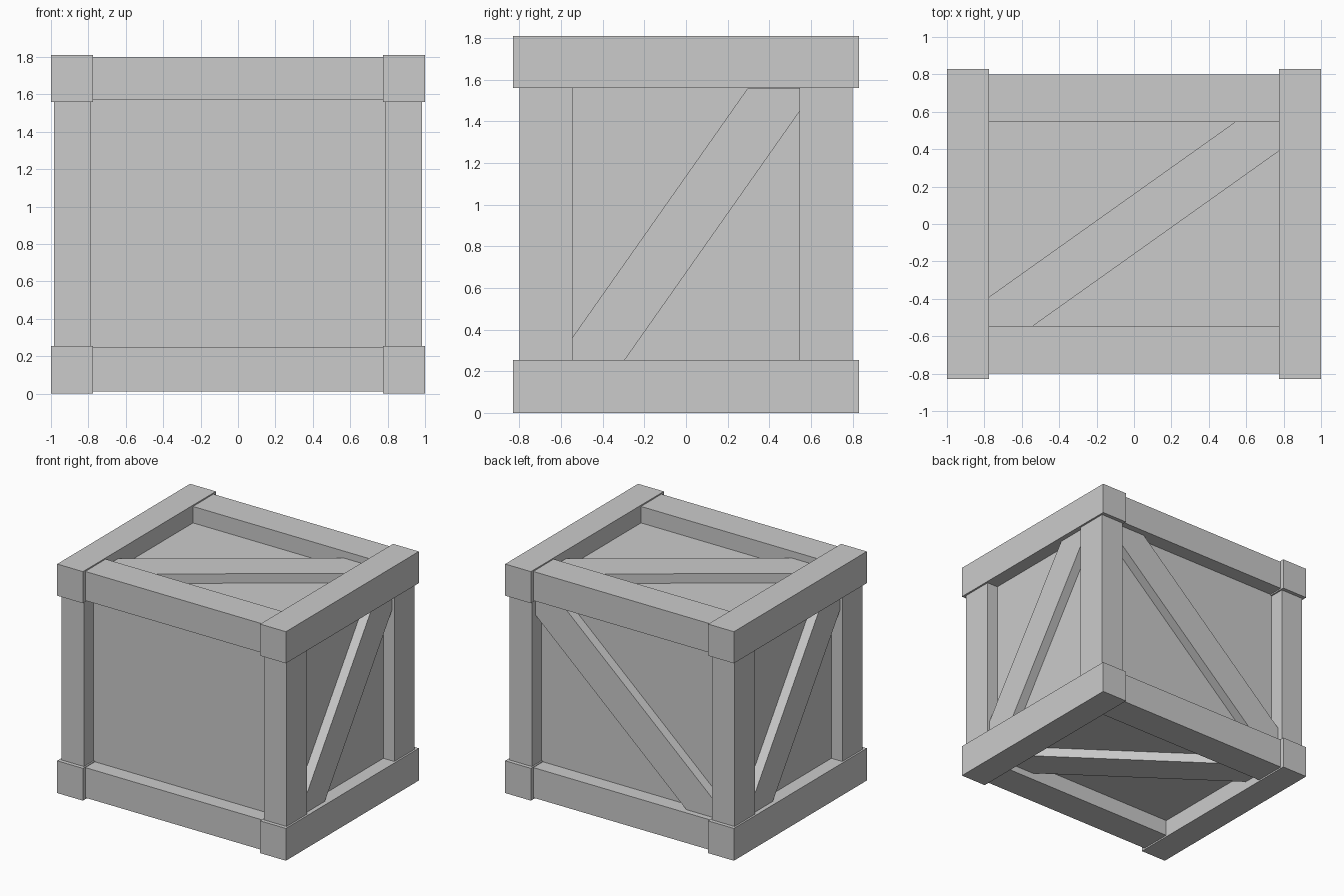
import bpy, bmesh
from mathutils import Vector

if "Cube" in bpy.data.objects:
    bpy.data.objects.remove(bpy.data.objects["Cube"])


def add_object(name, bm):
    bmesh.ops.recalc_face_normals(bm, faces=bm.faces)
    mesh = bpy.data.meshes.new(name)
    bm.to_mesh(mesh)
    bm.free()
    obj = bpy.data.objects.new(name, mesh)
    bpy.context.collection.objects.link(obj)
    return obj


def box(name, lo, hi):
    lo, hi = Vector(lo), Vector(hi)
    bm = bmesh.new()
    bmesh.ops.create_cube(bm, size=1)
    bmesh.ops.scale(bm, vec=hi - lo, verts=bm.verts)
    bmesh.ops.translate(bm, vec=(lo + hi) / 2, verts=bm.verts)
    return add_object(name, bm)


def brace(name, half_u, half_v, cut_u, cut_v, rise, place, inner, outer):
    """Diagonal plank clipped to its opening; place(u, v, depth) gives a 3D point.
    cut_u / cut_v: distance of the plank edges from the opening's corners."""
    outline = [(-half_u, -half_v), (-half_u + cut_u, -half_v), (half_u, half_v - cut_v),
               (half_u, half_v), (half_u - cut_u, half_v), (-half_u, -half_v + cut_v)]
    bm = bmesh.new()
    face = bm.faces.new([bm.verts.new(place(u * rise, v, inner)) for u, v in outline])
    ext = bmesh.ops.extrude_face_region(bm, geom=[face], use_keep_orig=True)
    verts = [g for g in ext["geom"] if isinstance(g, bmesh.types.BMVert)]
    shift = Vector(place(0, 0, outer)) - Vector(place(0, 0, inner))
    bmesh.ops.translate(bm, vec=shift, verts=verts)
    return add_object(name, bm)


MID = 0.905  # half of the crate height

# Recessed panels
box("panels", (-0.89, -0.68, 0.14), (0.89, 0.68, 1.67))

for sx, side in ((-1, "left"), (1, "right")):
    xs = sorted((sx * 0.775, sx * 1.0))
    ps = sorted((sx * 0.787, sx * 0.985))
    # Thick beams running front to back
    for level, z0, z1 in (("lower", 0.0, 0.255), ("upper", 1.56, 1.81)):
        box(f"{level}_{side}_beam", (xs[0], -0.83, z0), (xs[1], 0.83, z1))
    # Corner posts
    for sy, end in ((-1, "front"), (1, "back")):
        ys = sorted((sy * 0.545, sy * 0.80))
        box(f"{end}_{side}_post", (ps[0], ys[0], 0.25), (ps[1], ys[1], 1.565))

# Thinner beams running left to right
for sy, end in ((-1, "front"), (1, "back")):
    ys = sorted((sy * 0.545, sy * 0.80))
    for level, z0, z1 in (("lower", 0.012, 0.25), ("upper", 1.57, 1.80)):
        box(f"{level}_{end}_beam", (-0.78, ys[0], z0), (0.78, ys[1], z1))

# Diagonal braces on every face but the front
for sx, side in ((-1, "left"), (1, "right")):
    brace(f"{side}_brace", 0.545, 0.652, 0.25, 0.11, sx,
          lambda u, v, d: (d, u, MID + v), sx * 0.88, sx * 0.965)
brace("back_brace", 0.787, 0.66, 0.25, 0.13, 1,
      lambda u, v, d: (u, d, MID + v), 0.67, 0.755)
for sz, level in ((-1, "bottom"), (1, "top")):
    brace(f"{level}_brace", 0.775, 0.545, 0.235, 0.155, sz,
          lambda u, v, d: (u, v, MID + d), sz * 0.755, sz * 0.84)
